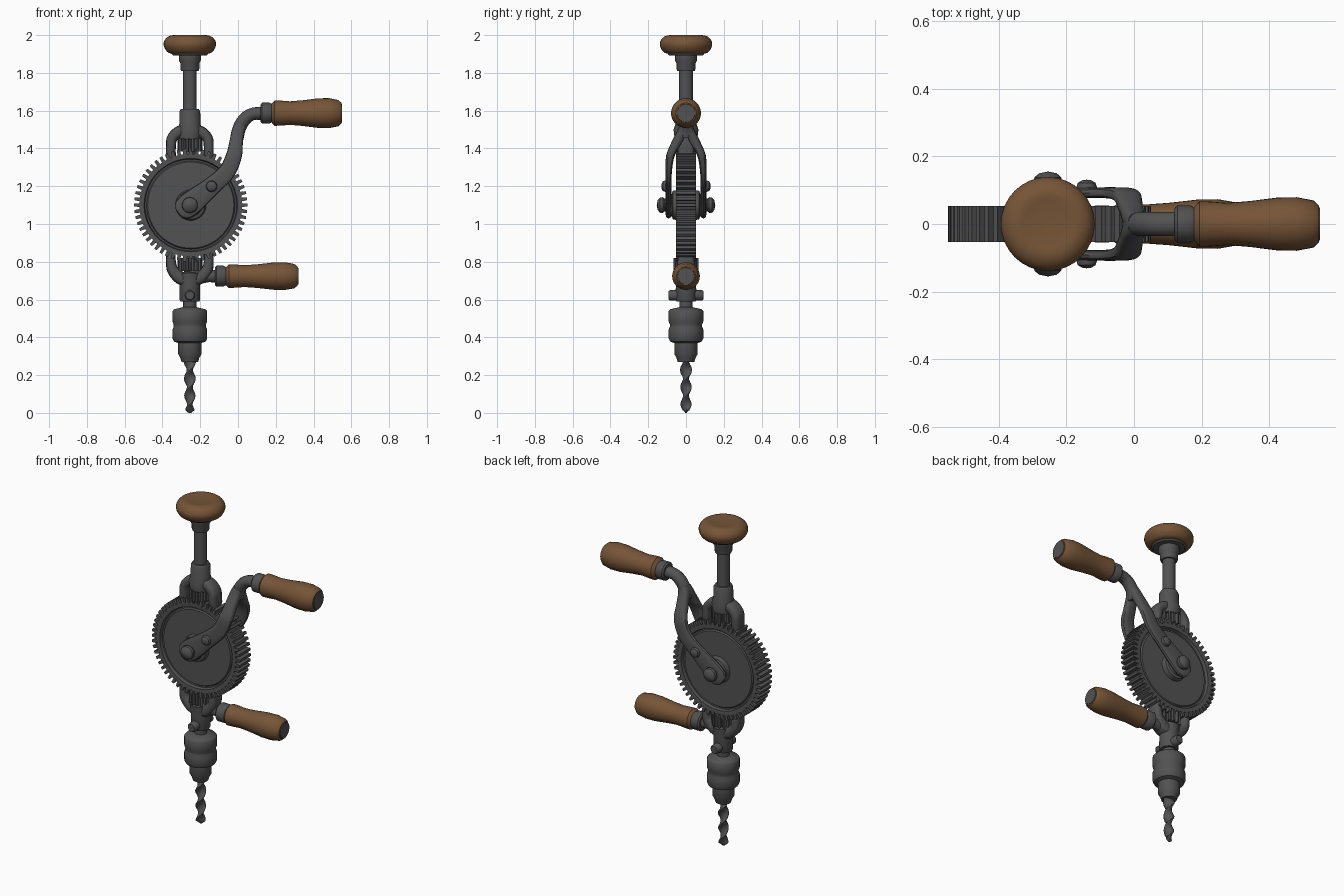
import bpy
import bmesh
from math import sin, cos, pi
from mathutils import Vector, Matrix

cube = bpy.data.objects.get("Cube")
if cube:
    bpy.data.objects.remove(cube)


def material(name, rgb):
    m = bpy.data.materials.new(name)
    m.use_nodes = True
    m.diffuse_color = (*rgb, 1)
    m.node_tree.nodes["Principled BSDF"].inputs["Base Color"].default_value = (*rgb, 1)
    return m


STEEL = material("grey steel", (0.085, 0.085, 0.085))
WOOD = material("brown wood", (0.18, 0.09, 0.038))
AX = -0.255          # drill axis
HUB = 1.10           # gear centre height
parts = []


def finish(name, bm, mat):
    bmesh.ops.remove_doubles(bm, verts=bm.verts, dist=1e-5)
    bmesh.ops.recalc_face_normals(bm, faces=bm.faces)
    mesh = bpy.data.meshes.new(name)
    bm.to_mesh(mesh)
    bm.free()
    mesh.materials.append(mat)
    ob = bpy.data.objects.new(name, mesh)
    bpy.context.scene.collection.objects.link(ob)
    parts.append(ob)
    return ob


def skin(name, rings, mat):
    """Closed surface through a row of rings, capped at both ends."""
    bm = bmesh.new()
    rows = [[bm.verts.new(p) for p in ring] for ring in rings]
    n = len(rows[0])
    for a, b in zip(rows, rows[1:]):
        for i in range(n):
            j = (i + 1) % n
            bm.faces.new((a[i], a[j], b[j], b[i]))
    bm.faces.new(rows[0])
    bm.faces.new(rows[-1])
    return finish(name, bm, mat)


def smooth_path(points, steps=5):
    """Catmull-Rom interpolation of tuples of any length."""
    pts = [Vector(p) for p in points]
    out = []
    for i in range(len(pts) - 1):
        a, b, c, d = pts[max(i - 1, 0)], pts[i], pts[i + 1], pts[min(i + 2, len(pts) - 1)]
        for s in range(steps):
            t = s / steps
            out.append(b + (c - a) * (t / 2) + (a * 2 - b * 5 + c * 4 - d) * (t * t / 2)
                       + (b * 3 - a - c * 3 + d) * (t ** 3 / 2))
    return out + [pts[-1]]


def lathe(name, profile, mat=STEEL, origin=(AX, 0, 0), axis=(0, 0, 1), n=32, curved=False):
    """Turn (radius, distance) pairs round an axis."""
    rot = Vector((0, 0, 1)).rotation_difference(Vector(axis)).to_matrix()
    if curved:
        profile = smooth_path(profile, 4)
    rings = [[Vector(origin) + rot @ Vector((max(r, 1e-3) * cos(2 * pi * i / n),
                                            max(r, 1e-3) * sin(2 * pi * i / n), t))
              for i in range(n)] for r, t in profile]
    return skin(name, rings, mat)


def sweep(name, points, n=14, power=0.7):
    """Rounded bar along (x, y, z, half width, half depth) points."""
    def rounded(v):
        return abs(v) ** power * (1 if v > 0 else -1)

    pts = smooth_path([Vector(p) for p in points])
    rings = []
    for i, p in enumerate(pts):
        d = pts[min(i + 1, len(pts) - 1)] - pts[max(i - 1, 0)]
        side = Vector((-d[2], 0, d[0])).normalized()
        rings.append([Vector(p[:3]) + side * p[3] * rounded(cos(2 * pi * k / n))
                      + Vector((0, p[4] * rounded(sin(2 * pi * k / n)), 0)) for k in range(n)])
    return skin(name, rings, STEEL)


def toothed(name, count, radius, height, width, depth, origin, axis):
    """Ring of tapered teeth round an axis."""
    bm = bmesh.new()
    rot = Vector((0, 0, 1)).rotation_difference(Vector(axis)).to_matrix().to_4x4()
    for k in range(count):
        made = bmesh.ops.create_cube(bm, size=1)["verts"]
        for v in made:
            taper = 0.7 if v.co.x > 0 else 1
            v.co = (v.co.x * height + radius, v.co.y * width * taper, v.co.z * depth)
        bmesh.ops.transform(bm, verts=made, matrix=Matrix.Translation(origin) @ rot
                            @ Matrix.Rotation(2 * pi * k / count, 4, "Z"))
    return finish(name, bm, STEEL)


# Top knob, its grey underside, and the shaft
lathe("top_knob", [(0, 1.9), (0.09, 1.901), (0.122, 1.914), (0.139, 1.95), (0.127, 1.982),
                   (0.095, 1.999), (0.05, 1.996), (0, 1.994)], WOOD, curved=True)
lathe("knob_underside", [(0, 1.893), (0.09, 1.893), (0.097, 1.902), (0, 1.902)])
lathe("knob_collar", [(0, 1.81), (0.046, 1.81), (0.05, 1.82), (0.05, 1.85), (0.058, 1.865),
                      (0.058, 1.895), (0, 1.895)])
lathe("shaft", [(0.036, 1.55), (0.036, 1.83)])
lathe("shaft_socket", [(0, 1.44), (0.06, 1.45), (0.066, 1.5), (0.056, 1.53), (0.055, 1.595),
                       (0.047, 1.61), (0, 1.61)])

# Forked frame above and below the gear
for label, s in (("left", 1), ("right", -1)):
    sweep(f"upper_yoke_{label}", [(AX, 0, 1.495, 0.03, 0.045), (AX + s * 0.055, 0, 1.49, 0.03, 0.045),
                                  (AX + s * 0.093, 0, 1.455, 0.028, 0.045),
                                  (AX + s * 0.1, 0, 1.41, 0.026, 0.045),
                                  (AX + s * 0.1, 0, 1.35, 0.026, 0.04)])
    sweep(f"lower_yoke_{label}", [(AX, 0, 0.70, 0.035, 0.045), (AX + s * 0.05, 0, 0.715, 0.035, 0.045),
                                  (AX + s * 0.09, 0, 0.755, 0.03, 0.045),
                                  (AX + s * 0.1, 0, 0.80, 0.026, 0.045),
                                  (AX + s * 0.1, 0, 0.85, 0.024, 0.04)])

# Pinions meshing with the gear
for label, z in (("upper", 1.42), ("lower", 0.785)):
    lathe(f"{label}_pinion", [(0.048, z - 0.035), (0.048, z + 0.035)])
    lathe(f"{label}_pinion_spindle", [(0.03, z - 0.07), (0.03, z + 0.07)])
    toothed(f"{label}_pinion_teeth", 14, 0.053, 0.026, 0.015, 0.07, (AX, 0, z), (0, 0, 1))

# Main gear with recessed faces and raised hub
centre = (AX + 0.005, 0, HUB)
half = [(0, 0.043), (0.228, 0.043), (0.234, 0.034), (0.242, 0.034), (0.247, 0.052), (0.272, 0.054)]
lathe("main_gear", [(r, -t) for r, t in half] + half[::-1], origin=centre, axis=(0, 1, 0), n=64)
toothed("main_gear_teeth", 56, 0.283, 0.034, 0.021, 0.108, centre, (0, 1, 0))
hub = [(0, 0.085), (0.055, 0.085), (0.06, 0.075), (0.075, 0.07), (0.082, 0.04)]
lathe("gear_hub", [(r, -t) for r, t in hub] + hub[::-1], origin=centre, axis=(0, 1, 0))

# Double crank arm straddling the gear, with its bolts
for label, s in (("back", 1), ("front", -1)):
    sweep(f"crank_arm_{label}", [(-0.315, s * 0.092, 1.06, 0.03, 0.015),
                                 (-0.295, s * 0.092, 1.075, 0.056, 0.017),
                                 (-0.25, s * 0.092, 1.11, 0.064, 0.017),
                                 (-0.14, s * 0.092, 1.20, 0.05, 0.016),
                                 (-0.06, s * 0.092, 1.275, 0.045, 0.017),
                                 (-0.022, s * 0.083, 1.36, 0.042, 0.022),
                                 (-0.01, s * 0.05, 1.43, 0.036, 0.028),
                                 (0.0, s * 0.018, 1.49, 0.034, 0.03),
                                 (0.014, 0, 1.525, 0.034, 0.034)])
    lathe(f"hub_bolt_{label}", [(0.034, 0.08), (0.034, 0.115), (0.042, 0.122), (0.04, 0.138),
                                (0.026, 0.15), (0, 0.155)], origin=(AX, 0, HUB), axis=(0, s, 0), n=20)
    lathe(f"arm_bolt_{label}", [(0.028, 0.08), (0.03, 0.11), (0.026, 0.122), (0.012, 0.13), (0, 0.131)],
          origin=(-0.14, 0, 1.2), axis=(0, s, 0), n=20)
sweep("crank_neck", [(-0.003, 0, 1.46, 0.034, 0.036), (0.008, 0, 1.51, 0.035, 0.036),
                     (0.036, 0, 1.555, 0.035, 0.036), (0.08, 0, 1.583, 0.033, 0.036),
                     (0.15, 0, 1.585, 0.036, 0.038)], power=1)


# Wooden handles with ferrules and grey end caps
def handle(label, x0, x1, z, grip):
    length = x1 - x0
    origin = (x0, 0, z)
    lathe(f"{label}_ferrule", [(0, -0.055), (0.046, -0.055), (0.055, -0.047), (0.055, -0.008),
                               (0.045, 0.01), (0, 0.01)], origin=origin, axis=(1, 0, 0))
    shape = [(0, 0), (0.6, 0.003), (0.84, 0.05), (0.83, 0.13), (0.78, 0.27), (0.85, 0.45),
             (0.98, 0.67), (0.99, 0.82), (0.87, 0.95), (0.68, 0.993), (0.55, 0.996), (0, 0.996)]
    lathe(f"{label}_grip", [(r * grip, t * length) for r, t in shape], WOOD, origin, (1, 0, 0))
    cap = grip * 0.62
    lathe(f"{label}_end_cap", [(cap, length * 0.99), (cap * 0.96, length + 0.001), (0, length + 0.001)],
          origin=origin, axis=(1, 0, 0))


handle("crank_handle", 0.175, 0.55, 1.587, 0.08)
handle("side_handle", -0.068, 0.318, 0.724, 0.074)
lathe("side_handle_stub", [(0.05, 0.0), (0.04, 0.06), (0.032, 0.1), (0.034, 0.16)],
      origin=(AX, 0, 0.724), axis=(1, 0, 0), n=20)

# Lower frame body, cross pin and chuck
lathe("lower_body", [(0, 0.59), (0.05, 0.59), (0.055, 0.6), (0.054, 0.68), (0.06, 0.74), (0, 0.755)])
lathe("cross_pin", [(0, -0.092), (0.022, -0.092), (0.028, -0.085), (0.028, 0.085), (0.022, 0.092),
                    (0, 0.092)], origin=(AX, 0, 0.622), axis=(0, 1, 0), n=16)
lathe("chuck", [(0, 0.6), (0.035, 0.6), (0.035, 0.56), (0.084, 0.548), (0.092, 0.538), (0.092, 0.485),
                (0.086, 0.47), (0.086, 0.455), (0.092, 0.44), (0.092, 0.395), (0.084, 0.378),
                (0.062, 0.37), (0.062, 0.312), (0.05, 0.29), (0.044, 0.27), (0, 0.27)])

# Twisted drill bit with a pointed tip
rings = []
for i in range(41):
    f = i / 40
    size = min(1, 0.25 + f * 14) * (0.86 + 0.14 * f)
    turn = f * pi * 3.2
    ring = []
    for k in range(16):
        a = 2 * pi * k / 16
        u, v = 0.033 * size * cos(a), 0.017 * size * sin(a)
        ring.append((AX + u * cos(turn) - v * sin(turn), u * sin(turn) + v * cos(turn), 0.29 * f))
    rings.append(ring)
skin("drill_bit", rings, STEEL)

# Smooth shading that keeps hard edges
for ob in parts:
    ob.select_set(True)
bpy.context.view_layer.objects.active = parts[0]
bpy.ops.object.shade_smooth_by_angle(angle=0.7)
